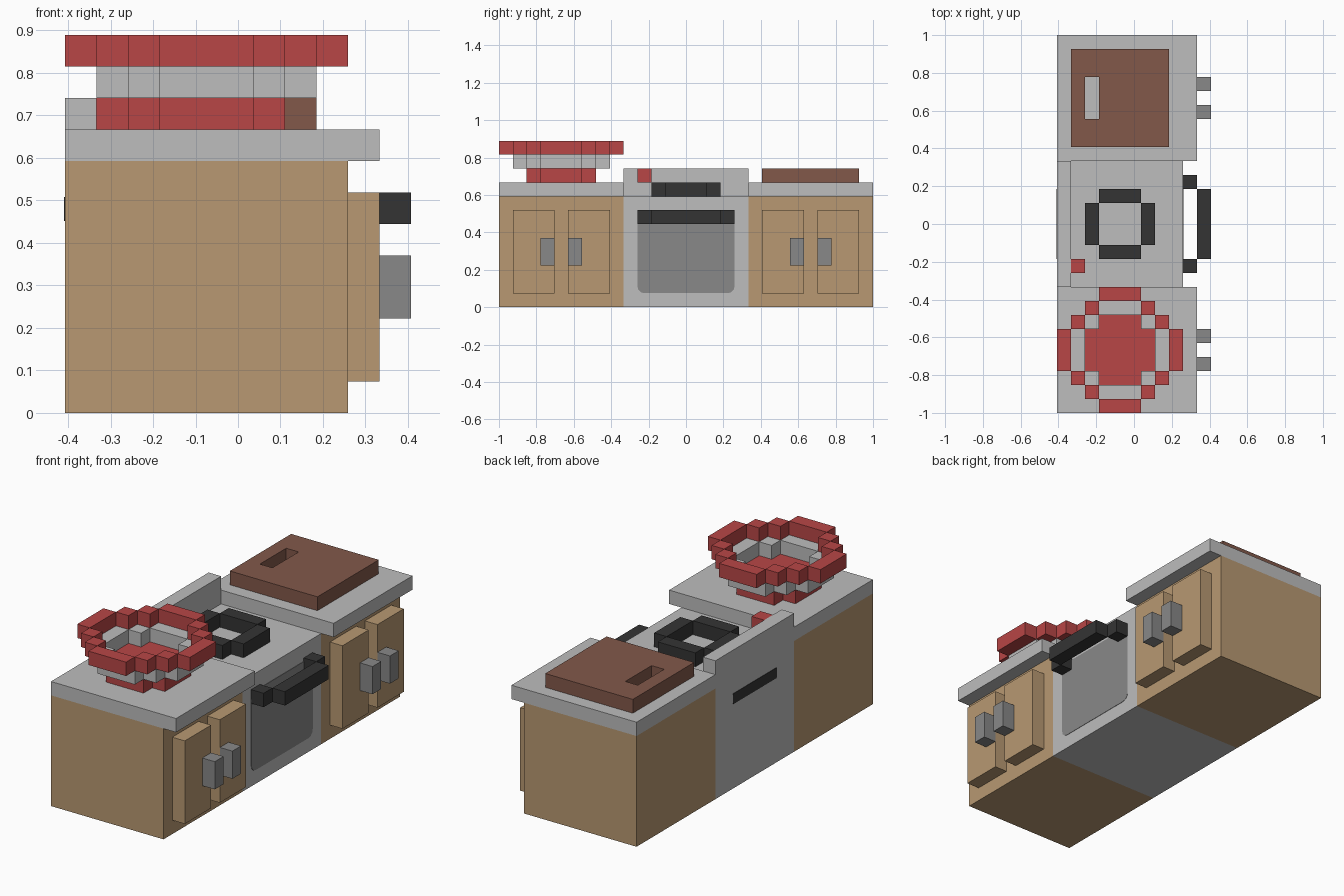
import bpy, bmesh, math
from mathutils import Vector

if "Cube" in bpy.data.objects:
    bpy.data.objects.remove(bpy.data.objects["Cube"], do_unlink=True)

U = 2 / 27                                  # one block
ORIGIN = Vector((-5.5 * U, -13.5 * U, 0))   # corner of the block grid


def material(name, rgb):
    lin = [((c / 255 + 0.055) / 1.055) ** 2.4 for c in rgb] + [1]
    m = bpy.data.materials.new(name)
    m.use_nodes = True
    m.diffuse_color = lin
    m.node_tree.nodes["Principled BSDF"].inputs["Base Color"].default_value = lin
    return m


WOOD = material("wood", (184, 153, 114))
LIGHT = material("light grey", (189, 189, 189))
STEEL = material("steel grey", (136, 136, 136))
BLACK = material("black", (52, 52, 52))
RED = material("red", (184, 70, 70))
BROWN = material("brown", (130, 88, 74))


def finish(name, bm, mat):
    mesh = bpy.data.meshes.new(name)
    bm.to_mesh(mesh)
    bm.free()
    mesh.materials.append(mat)
    bpy.context.collection.objects.link(bpy.data.objects.new(name, mesh))


def blocks(name, mat, *boxes, holes=()):
    """Join block boxes (x0, x1, y0, y1, z0, z1) into one outer skin."""
    def fill(bs):
        return {(x, y, z) for x0, x1, y0, y1, z0, z1 in bs
                for x in range(x0, x1) for y in range(y0, y1) for z in range(z0, z1)}
    cells = fill(boxes) - fill(holes)
    bm = bmesh.new()
    for c in sorted(cells):
        for axis in range(3):
            for side in (0, 1):
                n = list(c)
                n[axis] += 2 * side - 1
                if tuple(n) in cells:
                    continue
                a, b = (axis + 1) % 3, (axis + 2) % 3
                quad = []
                for i, j in ((0, 0), (1, 0), (1, 1), (0, 1)):
                    p = Vector(c)
                    p[axis] += side
                    p[a] += i
                    p[b] += j
                    quad.append(bm.verts.new(ORIGIN + p * U))
                bm.faces.new(quad if side else quad[::-1])
    bmesh.ops.remove_doubles(bm, verts=bm.verts, dist=1e-4)
    bmesh.ops.dissolve_limit(bm, angle_limit=0.01, verts=bm.verts, edges=bm.edges)
    finish(name, bm, mat)


def plate(name, mat, x, y, z0, z1, r, thick=0.004):
    """Thin rounded panel lying across the x direction, y half width."""
    bm = bmesh.new()
    pts = []
    for k, (sy, zc) in enumerate(((1, z1 - r), (-1, z1 - r), (-1, z0 + r), (1, z0 + r))):
        for s in range(4):
            t = math.radians(90 * k + 30 * s)
            pts.append((x - thick / 2, sy * (y - r) + r * math.cos(t), zc + r * math.sin(t)))
    face = bm.faces.new([bm.verts.new(p) for p in pts])
    ext = bmesh.ops.extrude_face_region(bm, geom=[face])
    moved = [v for v in ext["geom"] if isinstance(v, bmesh.types.BMVert)]
    bmesh.ops.translate(bm, verts=moved, vec=(thick, 0, 0))
    bmesh.ops.recalc_face_normals(bm, faces=bm.faces)
    finish(name, bm, mat)


def ring(cx, cy, z, r, diagonal=()):
    """Stepped ring: four bars three blocks long plus diagonal corner blocks."""
    out = [(cx - 1, cx + 2, cy + s * r, cy + s * r + 1, z, z + 1) for s in (-1, 1)]
    out += [(cx + s * r, cx + s * r + 1, cy - 1, cy + 2, z, z + 1) for s in (-1, 1)]
    for dx, dy in diagonal:
        out += [(cx + s * dx, cx + s * dx + 1, cy + t * dy, cy + t * dy + 1, z, z + 1)
                for s in (-1, 1) for t in (-1, 1)]
    return out


# Cabinets with counters, doors and handles at both ends
for side, y in (("right", 0), ("left", 18)):
    blocks(f"{side}_cabinet", WOOD, (0, 9, y, y + 9, 0, 8))
    blocks(f"{side}_counter", LIGHT, (0, 10, y, y + 9, 8, 9))
    for i, (door, handle) in enumerate(((1, 3), (5, 5)), 1):
        blocks(f"{side}_door_{i}", WOOD, (9, 10, y + door, y + door + 3, 1, 7))
        blocks(f"{side}_door_handle_{i}", STEEL, (10, 11, y + handle, y + handle + 1, 3, 5))

# Stove between the cabinets
blocks("stove_body", LIGHT, (0, 9, 9, 18, 0, 8))
blocks("stove_back_panel", LIGHT, (0, 1, 9, 18, 8, 10))
blocks("stove_knob", RED, (1, 2, 10, 11, 9, 10))
blocks("stove_burner", BLACK, *ring(4, 13, 8, 2))
blocks("oven_handle", BLACK, (10, 11, 11, 16, 6, 7), (9, 10, 10, 11, 6, 7), (9, 10, 16, 17, 6, 7))
plate("oven_window", STEEL, 3.5 * U, 3.5 * U, 0.075, 0.5, 0.035)
plate("back_vent", BLACK, -5.5 * U, 2.5 * U, 0.452, 0.508, 0.006)

# Pot: stepped base, wall and rim
blocks("pot_base", RED, (3, 6, 2, 7, 9, 10), (2, 7, 3, 6, 9, 10))
blocks("pot_wall", LIGHT, *ring(4, 4, 10, 3, [(2, 2)]))
blocks("pot_rim", RED, *ring(4, 4, 11, 4, [(3, 2), (2, 3)]))

# Cutting board with a grip slot
blocks("cutting_board", BROWN, (1, 8, 19, 26, 9, 10), holes=[(2, 3, 21, 24, 9, 10)])
